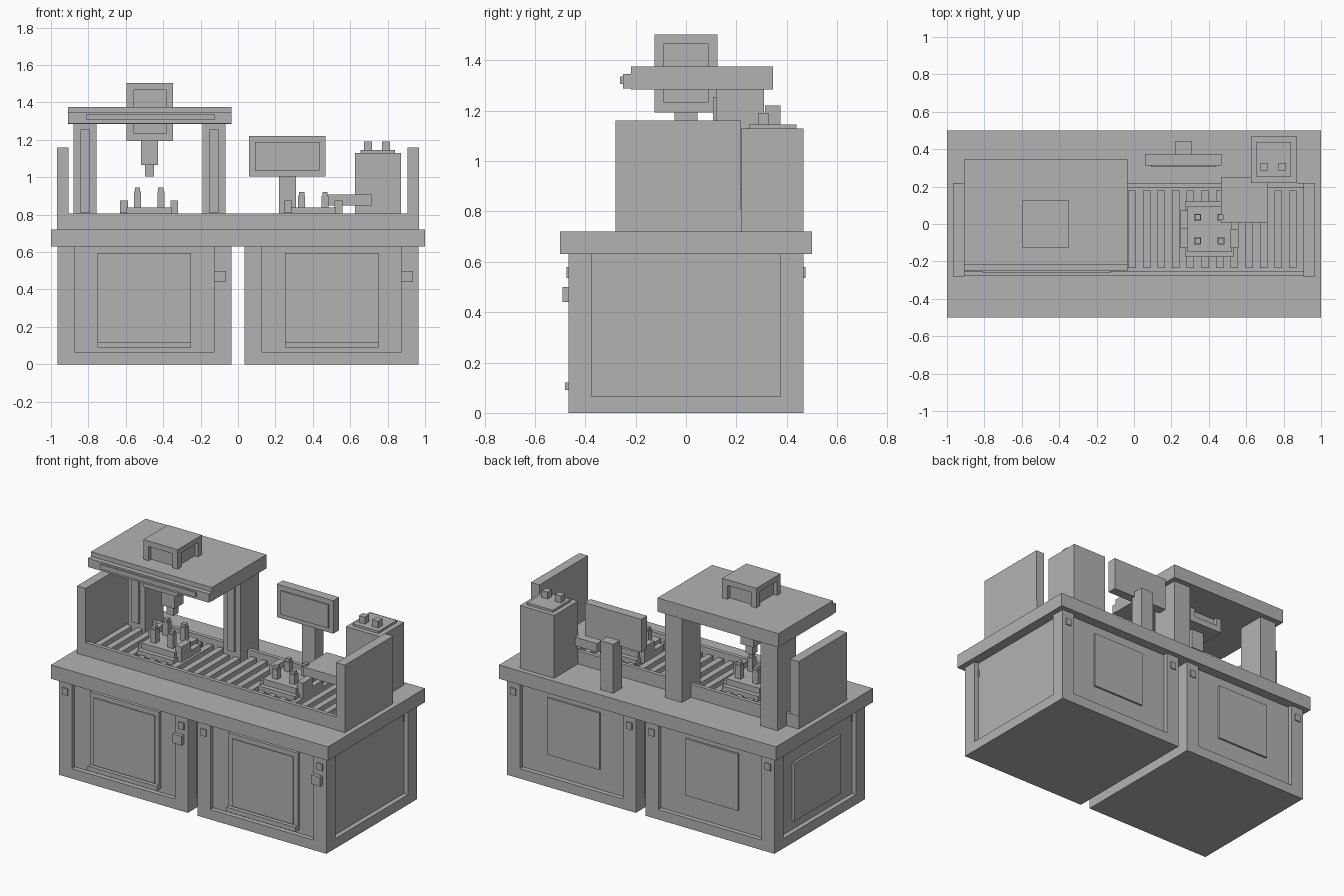
import bpy
import bmesh
from mathutils import Matrix, Vector

if "Cube" in bpy.data.objects:
    bpy.data.objects.remove(bpy.data.objects["Cube"], do_unlink=True)

grey = bpy.data.materials.new("machine_grey")
grey.use_nodes = True
colour = (0.45, 0.45, 0.45, 1)
grey.diffuse_color = colour
grey.node_tree.nodes["Principled BSDF"].inputs["Base Color"].default_value = colour


def part(name, *boxes):
    """One object made of boxes, each given as x, y and z ranges."""
    bm = bmesh.new()
    for box in boxes:
        size = Vector([r[1] - r[0] for r in box])
        mid = Vector([(r[0] + r[1]) / 2 for r in box])
        bmesh.ops.create_cube(bm, size=1, matrix=Matrix.Translation(mid) @ Matrix.Diagonal(size).to_4x4())
    mesh = bpy.data.meshes.new(name)
    bm.to_mesh(mesh)
    bm.free()
    mesh.materials.append(grey)
    obj = bpy.data.objects.new(name, mesh)
    bpy.context.collection.objects.link(obj)
    return obj


def around(c, width):
    return (c - width / 2, c + width / 2)


def ends(r, width):
    return (r[0], r[0] + width), (r[1] - width, r[1])


def framed_box(name, x, y, z, post, bottom, top, depth):
    """A box with corner posts and recessed sides."""
    core = ((x[0] + depth, x[1] - depth), (y[0] + depth, y[1] - depth),
            (z[0] + bottom / 2, z[1] - top / 2))
    boxes = [core, (x, y, (z[0], z[0] + bottom))]
    if top:
        boxes.append((x, y, (z[1] - top, z[1])))
    inner = (z[0] + bottom, z[1] - top)
    boxes += [(px, py, inner) for px in ends(x, post) for py in ends(y, post)]
    return part(name, *boxes)


# Cabinets with doors, handles and rear panels
for side, cx in (("right", -0.5), ("left", 0.5)):
    framed_box(side + "_cabinet", around(cx, 0.93), (-0.467, 0.467), (0, 0.63),
               0.092, 0.065, 0, 0.03)
    part(side + "_door",
         (around(cx, 0.5), (-0.455, -0.43), (0.09, 0.595)),
         (around(cx, 0.44), (-0.462, -0.43), (0.125, 0.565)))
    part(side + "_door_ledge", (around(cx, 0.5), (-0.48, -0.43), (0.09, 0.12)))
    part(side + "_door_latch", (around(cx + 0.403, 0.065), (-0.49, -0.46), (0.44, 0.5)))
    part(side + "_rear_panel", (around(cx, 0.38), (0.43, 0.45), (0.2, 0.57)))
    part(side + "_bolt_plates",
         *[(around(cx + s * 0.42, 0.04), around(t * 0.42, 0.108), (0.535, 0.58))
           for s in (-1, 1) for t in (-1, 1)])
part("side_panel", ((-0.95, -0.92), (-0.24, 0.24), (0.12, 0.5)))
part("countertop", ((-1, 1), (-0.5, 0.5), (0.63, 0.72)))

# Conveyor
part("conveyor_rails",
     ((-0.965, 0.965), (-0.278, -0.253), (0.72, 0.805)),
     ((-0.965, 0.965), (0.195, 0.22), (0.72, 0.805)))
part("conveyor_end_walls",
     *[(r, (-0.28, 0.218), (0.72, 1.16)) for r in ends((-0.967, 0.967), 0.062)])
part("conveyor_slats",
     *[(around(0.85 - 0.0783 * i, 0.04), (-0.235, 0.18), (0.72, 0.775)) for i in range(23)])


# Work pallets with pins and clamps
def pallet(name, cx, cy, pin_top):
    part(name,
         (around(cx, 0.26), around(cy, 0.3), (0.765, 0.8)),
         (around(cx, 0.31), around(cy, 0.2), (0.765, 0.815)),
         (around(cx, 0.24), around(cy, 0.24), (0.8, 0.838)))
    part(name + "_clamps",
         *[(around(cx + s * 0.134, 0.042), around(cy + s * -0.05, 0.1), (0.8, 0.875)) for s in (-1, 1)])
    corners = [(s, t) for s in (-1, 1) for t in (-1, 1)]
    part(name + "_pins",
         *[(around(cx + s * 0.0625, 0.038), around(cy + t * 0.0625, 0.038), (0.83, pin_top - 0.02))
           for s, t in corners],
         *[(around(cx + s * 0.0625, 0.028), around(cy + t * 0.0625, 0.028), (pin_top - 0.02, pin_top))
           for s, t in corners])


pallet("right_pallet", -0.475, -0.027, 0.945)
pallet("left_pallet", 0.403, -0.027, 0.92)

# Gantry
for name, cx in (("right_column", -0.817), ("left_column", -0.128)):
    part(name, (around(cx, 0.123), (0.122, 0.31), (0.72, 1.29)))
    part(name + "_guide", (around(cx, 0.05), (0.107, 0.13), (0.81, 1.255)))
part("canopy",
     ((-0.908, -0.036), (-0.218, 0.345), (1.285, 1.375)),
     ((-0.908, -0.036), (-0.25, -0.21), (1.288, 1.345)))
part("canopy_light_bar", ((-0.81, -0.125), (-0.262, -0.24), (1.305, 1.335)))
framed_box("tool_head", (-0.595, -0.348), (-0.125, 0.125), (1.193, 1.503),
           0.038, 0.04, 0.036, 0.025)
part("spindle", (around(-0.473, 0.092), (-0.046, 0.046), (1.065, 1.2)))
part("nozzle", (around(-0.473, 0.05), (-0.025, 0.025), (1.005, 1.07)))

# Monitor on its stand
part("monitor", ((0.06, 0.468), (0.314, 0.375), (1.005, 1.22)))
part("monitor_screen", ((0.092, 0.437), (0.305, 0.32), (1.035, 1.188)))
part("monitor_stand", ((0.218, 0.31), (0.35, 0.44), (0.72, 1.04)))

# Control tower and side tray
part("control_tower", ((0.625, 0.872), (0.22, 0.467), (0.72, 1.13)))
part("tower_cap", ((0.655, 0.84), (0.25, 0.438), (1.12, 1.145)))
part("tower_buttons",
     *[(around(x, 0.043), (0.285, 0.327), (1.14, 1.19)) for x in (0.695, 0.791)])
part("side_tray", ((0.465, 0.715), (0.005, 0.252), (0.85, 0.907)))
